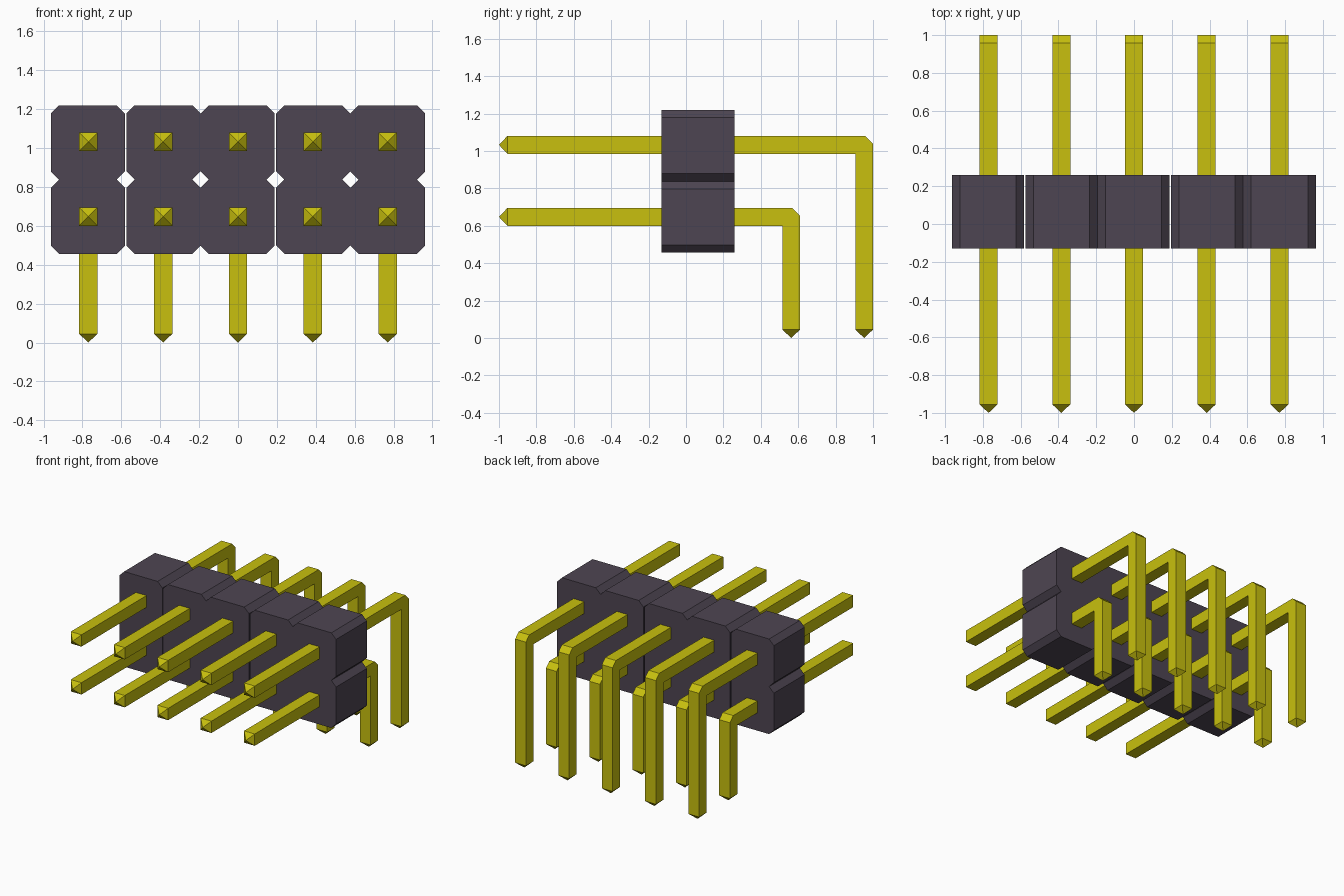
import bpy, bmesh
from mathutils import Vector

cube = bpy.data.objects.get("Cube")
if cube:
    bpy.data.objects.remove(cube, do_unlink=True)

PITCH = 0.385
COLUMNS = 5
MID_Z = 0.838        # seam between the two rows
CELL_H = 0.382
CHAMFER = 0.042
PIN = 0.095          # pin thickness
TIP = 0.045          # pin tip length


def material(name, rgb):
    m = bpy.data.materials.new(name)
    m.use_nodes = True
    m.diffuse_color = (*rgb, 1)
    m.node_tree.nodes["Principled BSDF"].inputs["Base Color"].default_value = (*rgb, 1)
    return m


plastic = material("dark plastic", (0.076, 0.060, 0.084))
gold = material("yellow metal", (0.578, 0.527, 0.0044))


def prism(points, offset):
    """Extrude a closed outline of 3D points by an offset."""
    bm = bmesh.new()
    face = bm.faces.new([bm.verts.new(p) for p in points])
    ext = bmesh.ops.extrude_face_region(bm, geom=[face], use_keep_orig=True)
    moved = [v for v in ext["geom"] if isinstance(v, bmesh.types.BMVert)]
    bmesh.ops.translate(bm, verts=moved, vec=offset)
    bmesh.ops.recalc_face_normals(bm, faces=bm.faces)
    return bm


def finish(bm, name, mat):
    mesh = bpy.data.meshes.new(name)
    bm.to_mesh(mesh)
    bm.free()
    mesh.materials.append(mat)
    ob = bpy.data.objects.new(name, mesh)
    bpy.context.collection.objects.link(ob)
    return ob


def housing_column(index, x, left, right):
    """One column of two chamfered cells, notched at the row seam."""
    c = CHAMFER
    heights = [(-CELL_H, c), (-CELL_H + c, 0), (-c, 0), (0, c),
               (c, 0), (CELL_H - c, 0), (CELL_H, c)]
    outline = [(x + right - inset, -0.13, MID_Z + h) for h, inset in heights]
    outline += [(x - left + inset, -0.13, MID_Z + h) for h, inset in reversed(heights)]
    finish(prism(outline, (0, 0.39, 0)), f"housing_column_{index}", plastic)


def bent_pin(name, x, top, back):
    """Right-angle pin with a clipped outer bend and pointed ends."""
    front, low, clip = -1 + TIP, TIP, 0.042
    yz = [(front, top), (back - clip, top), (back, top - clip), (back, low),
          (back - PIN, low), (back - PIN, top - PIN), (front, top - PIN)]
    bm = prism([(x - PIN / 2, y, z) for y, z in yz], (PIN, 0, 0))
    # Pull the centre of each end face out into a point
    for direction, end in ((Vector((0, -1, 0)), front), (Vector((0, 0, -1)), low)):
        axis = 1 if direction.y else 2
        ends = [f for f in bm.faces if f.normal.dot(direction) > 0.99
                and abs(f.calc_center_median()[axis] - end) < 1e-4]
        tips = bmesh.ops.poke(bm, faces=ends)["verts"]
        bmesh.ops.translate(bm, verts=tips, vec=direction * TIP)
    bmesh.ops.recalc_face_normals(bm, faces=bm.faces)
    finish(bm, name, gold)


# Housing columns, with a hairline gap at the second and fourth seams
half, gap = PITCH / 2, 0.004
gapped_seams = (1, 3)
for i in range(COLUMNS):
    x = (i - (COLUMNS - 1) / 2) * PITCH
    left = half - (gap if i in gapped_seams else 0)
    right = half - (gap if i + 1 in gapped_seams else 0)
    housing_column(i + 1, x, left, right)
    # Long upper pin and short lower pin
    bent_pin(f"upper_pin_{i + 1}", x, 1.08, 1.0)
    bent_pin(f"lower_pin_{i + 1}", x, 0.695, 0.61)
